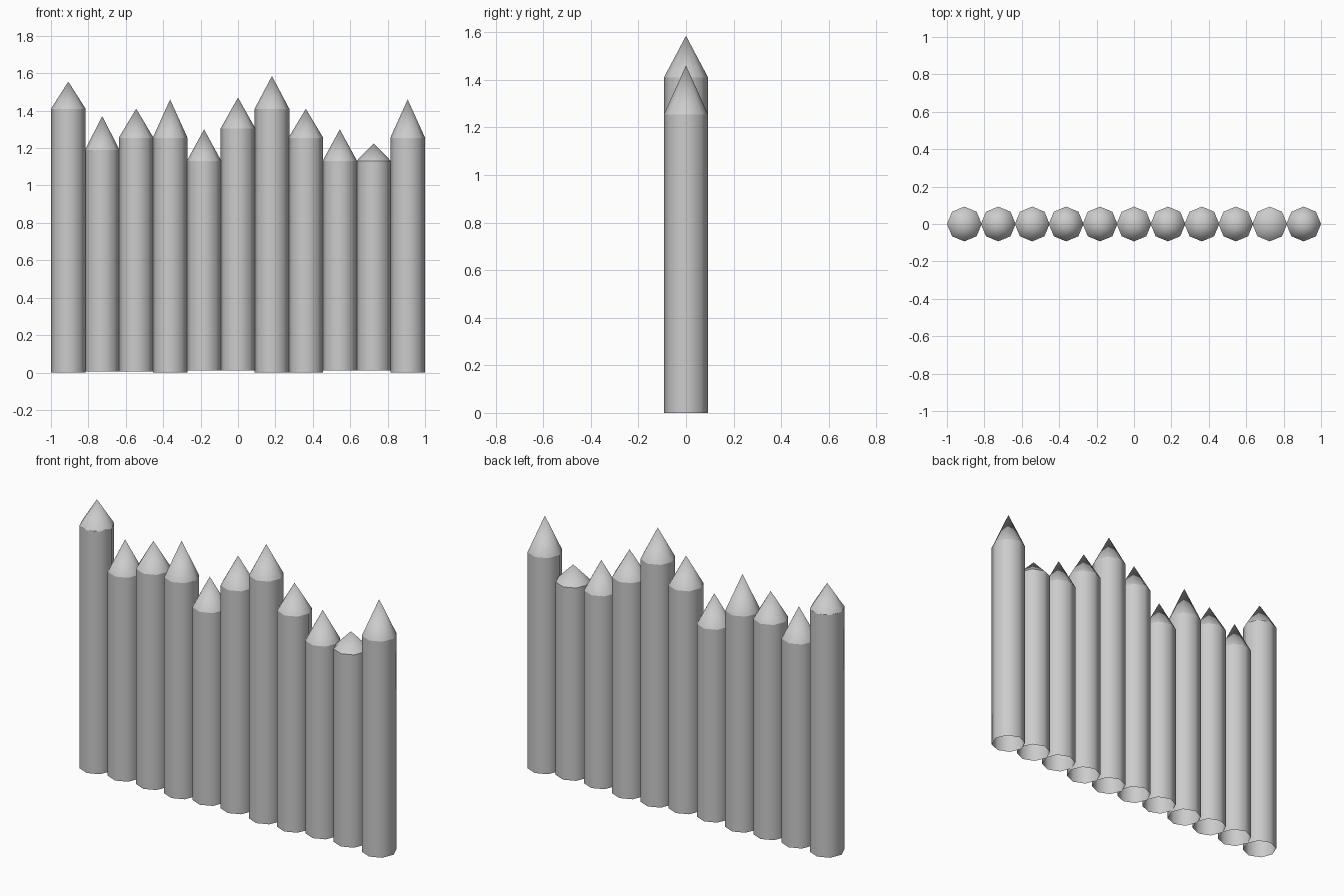
import bpy, bmesh, math

if "Cube" in bpy.data.objects:
    bpy.data.objects.remove(bpy.data.objects["Cube"])

SIDES = 8
RADIUS = 0.0928
PITCH = (2 - 2 * RADIUS) / 10

# bottom, shoulder and tip height of each stake, left to right
STAKES = [(0, 1.41, 1.555), (0.005, 1.19, 1.37), (0.005, 1.255, 1.41),
          (0, 1.255, 1.46), (0.01, 1.13, 1.30), (0.01, 1.305, 1.47),
          (0, 1.41, 1.585), (0, 1.255, 1.41), (0.01, 1.13, 1.30),
          (0.01, 1.13, 1.225), (0, 1.255, 1.46)]


def stake(name, x, bottom, shoulder, tip):
    bm = bmesh.new()

    def ring(z):
        return [bm.verts.new((RADIUS * math.cos(math.tau * i / SIDES),
                              RADIUS * math.sin(math.tau * i / SIDES), z))
                for i in range(SIDES)]

    low, high = ring(bottom), ring(shoulder)
    apex = bm.verts.new((0, 0, tip))
    # open-bottomed shaft and pointed top
    for i in range(SIDES):
        j = (i + 1) % SIDES
        bm.faces.new((low[i], low[j], high[j], high[i])).smooth = True
        bm.faces.new((high[i], high[j], apex)).smooth = True
    # crisp edge where the point begins
    for i in range(SIDES):
        bm.edges.get((high[i], high[(i + 1) % SIDES])).smooth = False
    mesh = bpy.data.meshes.new(name)
    bm.to_mesh(mesh)
    bm.free()
    obj = bpy.data.objects.new(name, mesh)
    obj.location.x = x
    bpy.context.collection.objects.link(obj)


# row of sharpened stakes
for n, heights in enumerate(STAKES):
    stake(f"stake_{n + 1}", (n - 5) * PITCH, *heights)
